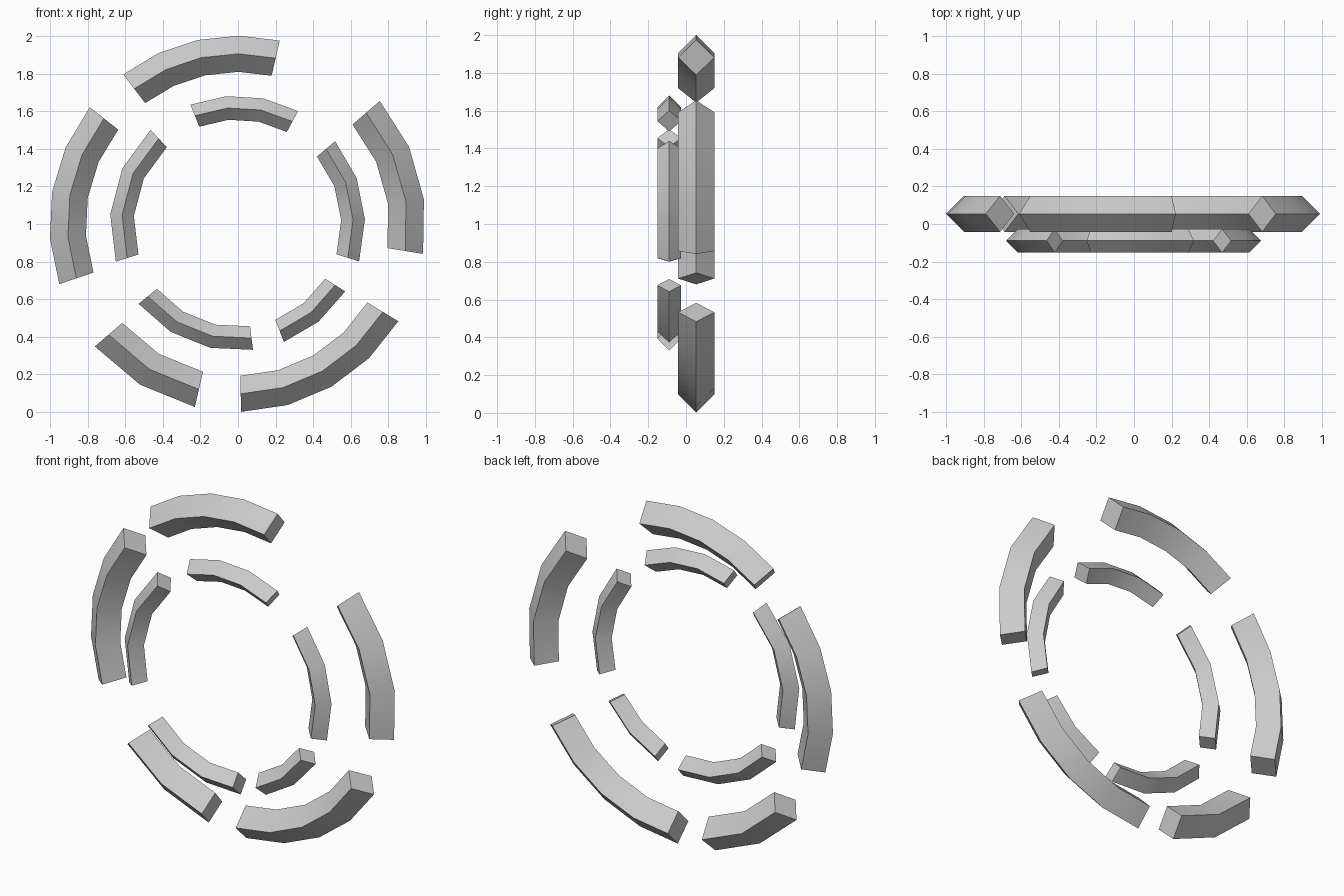
import bpy, bmesh, math

if "Cube" in bpy.data.objects:
    bpy.data.objects.remove(bpy.data.objects["Cube"])

grey = bpy.data.materials.new("plain_grey")
grey.diffuse_color = (0.6, 0.6, 0.6, 1)
grey.use_nodes = True
grey.node_tree.nodes["Principled BSDF"].inputs["Base Color"].default_value = grey.diffuse_color


def arc_piece(name, centre, radius, half, start, end, segments):
    """Arc of a ring with a diamond cross-section, angles in degrees in the XZ plane."""
    cx, cy, cz = centre
    bm = bmesh.new()
    rings = []
    for i in range(segments + 1):
        a = math.radians(start + (end - start) * i / segments)
        ring = []
        for dr, dy in ((half, 0), (0, half), (-half, 0), (0, -half)):
            r = radius + dr
            ring.append(bm.verts.new((cx + r * math.cos(a), cy + dy, cz + r * math.sin(a))))
        rings.append(ring)
    for a, b in zip(rings, rings[1:]):
        for k in range(4):
            n = (k + 1) % 4
            bm.faces.new((a[k], a[n], b[n], b[k]))
    bm.faces.new(rings[0])
    bm.faces.new(rings[-1][::-1])
    bmesh.ops.recalc_face_normals(bm, faces=bm.faces)
    mesh = bpy.data.meshes.new(name)
    bm.to_mesh(mesh)
    bm.free()
    mesh.materials.append(grey)
    obj = bpy.data.objects.new(name, mesh)
    bpy.context.collection.objects.link(obj)
    # smooth along the arc, sharp ridges and end caps
    bpy.context.view_layer.objects.active = obj
    obj.select_set(True)
    bpy.ops.object.shade_smooth_by_angle(angle=math.radians(30))
    obj.select_set(False)


# large broken ring at the back: start angle, end angle, segments
OUTER = {
    "top": (77.0, 127.4, 4),
    "left": (141.7, 198.7, 4),
    "lower_left": (220.7, 256.9, 2),
    "lower_right": (271.1, 328.8, 4),
    "right": (-9.2, 40.8, 3),
}
for part, (start, end, segs) in OUTER.items():
    arc_piece("outer_arc_" + part, (-0.003, 0.054, 1.001), 0.904, 0.096, start, end, segs)

# small broken ring in front
INNER = {
    "top": (61.6, 111.6, 3),
    "left": (132.9, 197.5, 3),
    "lower_left": (219.2, 277.0, 3),
    "lower_right": (291.4, 327.7, 2),
    "right": (-17.4, 40.0, 3),
}
for part, (start, end, segs) in INNER.items():
    arc_piece("inner_arc_" + part, (-0.003, -0.089, 1.004), 0.615, 0.063, start, end, segs)
